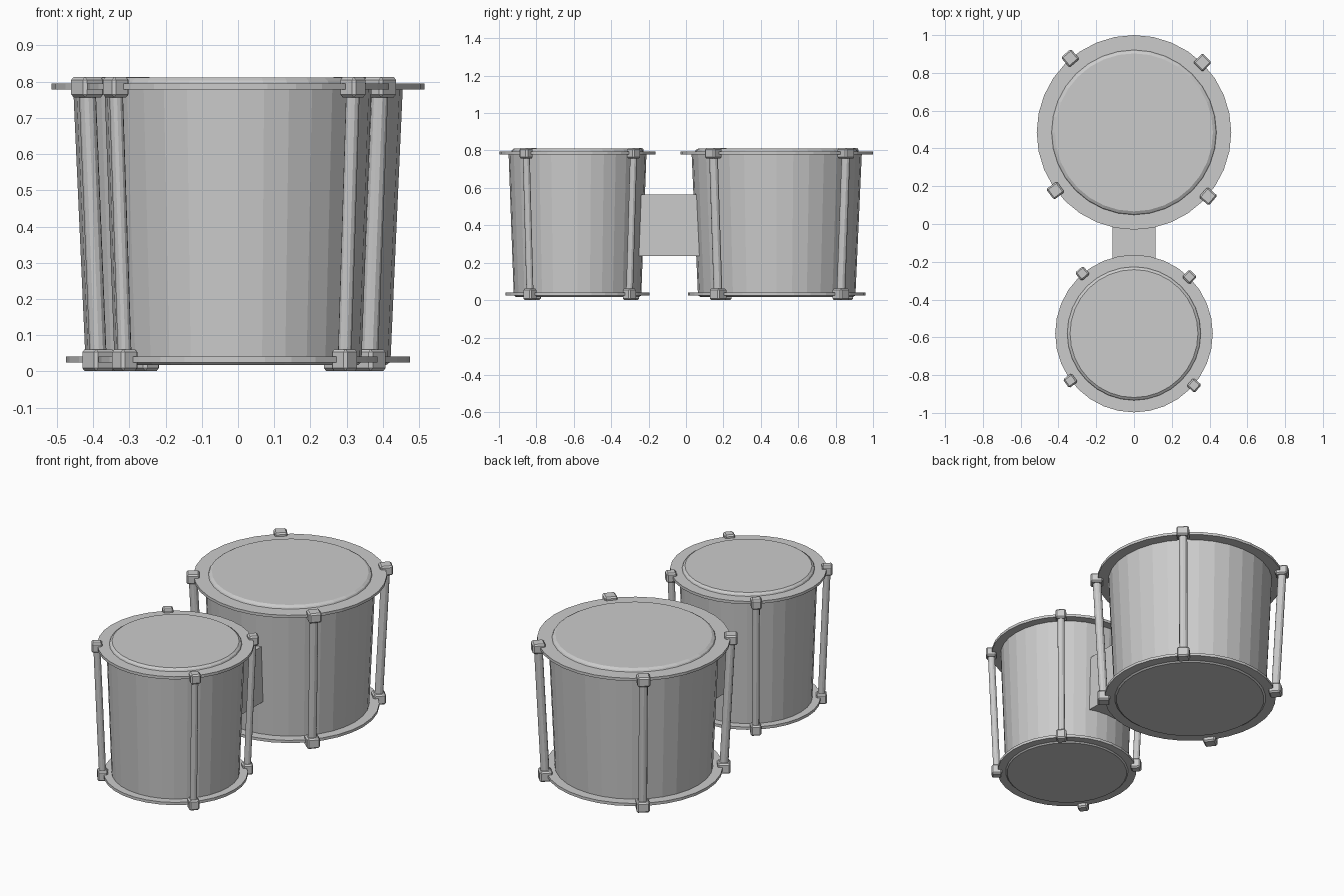
import bpy, bmesh, math
from mathutils import Vector

if "Cube" in bpy.data.objects:
    bpy.data.objects.remove(bpy.data.objects["Cube"])

SIDES = 32
LUG_ANGLES = (45.6, 130.7, 216.5, 319.2)


def finish(name, bm):
    bmesh.ops.recalc_face_normals(bm, faces=bm.faces)
    me = bpy.data.meshes.new(name)
    bm.to_mesh(me)
    bm.free()
    ob = bpy.data.objects.new(name, me)
    bpy.context.collection.objects.link(ob)
    return ob


def lathe(name, profile, cy, s, closed=False):
    """Turn an (r, z) profile about the drum axis, radius scaled by s."""
    bm = bmesh.new()
    loops = []
    for r, z in profile:
        loops.append([bm.verts.new((r * s * math.cos(i * math.tau / SIDES),
                                    cy + r * s * math.sin(i * math.tau / SIDES), z))
                      for i in range(SIDES)])
    pairs = list(zip(loops, loops[1:]))
    if closed:
        pairs.append((loops[-1], loops[0]))
    else:
        bm.faces.new(loops[0])
        bm.faces.new(loops[-1])
    for a, b in pairs:
        for i in range(SIDES):
            j = (i + 1) % SIDES
            bm.faces.new((a[i], a[j], b[j], b[i]))
    return finish(name, bm)


def box(name, loc, size, rot=0, bevel=0):
    bm = bmesh.new()
    bmesh.ops.create_cube(bm, size=1)
    bmesh.ops.scale(bm, vec=size, verts=bm.verts)
    ob = finish(name, bm)
    ob.location = loc
    ob.rotation_euler.z = rot
    if bevel:
        m = ob.modifiers.new("bevel", 'BEVEL')
        m.width = bevel
        m.segments = 1
    return ob


def rod(name, a, b, radius):
    d = b - a
    bm = bmesh.new()
    bmesh.ops.create_cone(bm, cap_ends=True, segments=12, radius1=radius,
                          radius2=radius, depth=d.length)
    ob = finish(name, bm)
    ob.location = (a + b) / 2
    ob.rotation_euler = d.to_track_quat('Z', 'Y').to_euler()
    return ob


def drum(label, cy, s):
    # Tapered shell with chamfered head and base
    lathe(label + "_shell", [(0.410, 0.018), (0.421, 0.026), (0.455, 0.782),
                             (0.437, 0.794), (0.432, 0.803), (0.418, 0.811)], cy, s)
    # Flat hoops
    for part, ro, ri, z in (("top_hoop", 0.515, 0.41, 0.787),
                            ("bottom_hoop", 0.475, 0.40, 0.033)):
        lathe(f"{label}_{part}", [(ri, z - 0.008), (ro, z - 0.008),
                                  (ro, z + 0.008), (ri, z + 0.008)], cy, s, True)
    # Tension rods with a lug at each end
    for n, deg in enumerate(LUG_ANGLES):
        t = math.radians(deg)
        out = Vector((math.cos(t), math.sin(t), 0)) * s
        top = out * 0.518 + Vector((0, cy, 0.785))
        low = out * 0.48 + Vector((0, cy, 0.031))
        rod(f"{label}_rod_{n}", low, top, 0.0235 * s)
        w = 0.07 * s
        box(f"{label}_top_lug_{n}", top, (w, w, 0.056), t, 0.008)
        box(f"{label}_bottom_lug_{n}", low, (w, w, 0.060), t, 0.008)


drum("large_drum", 0.485, 1.0)
drum("small_drum", -0.58, 0.81)

# Block joining the two drums
box("connecting_block", (0, -0.09, 0.40), (0.225, 0.38, 0.33))
